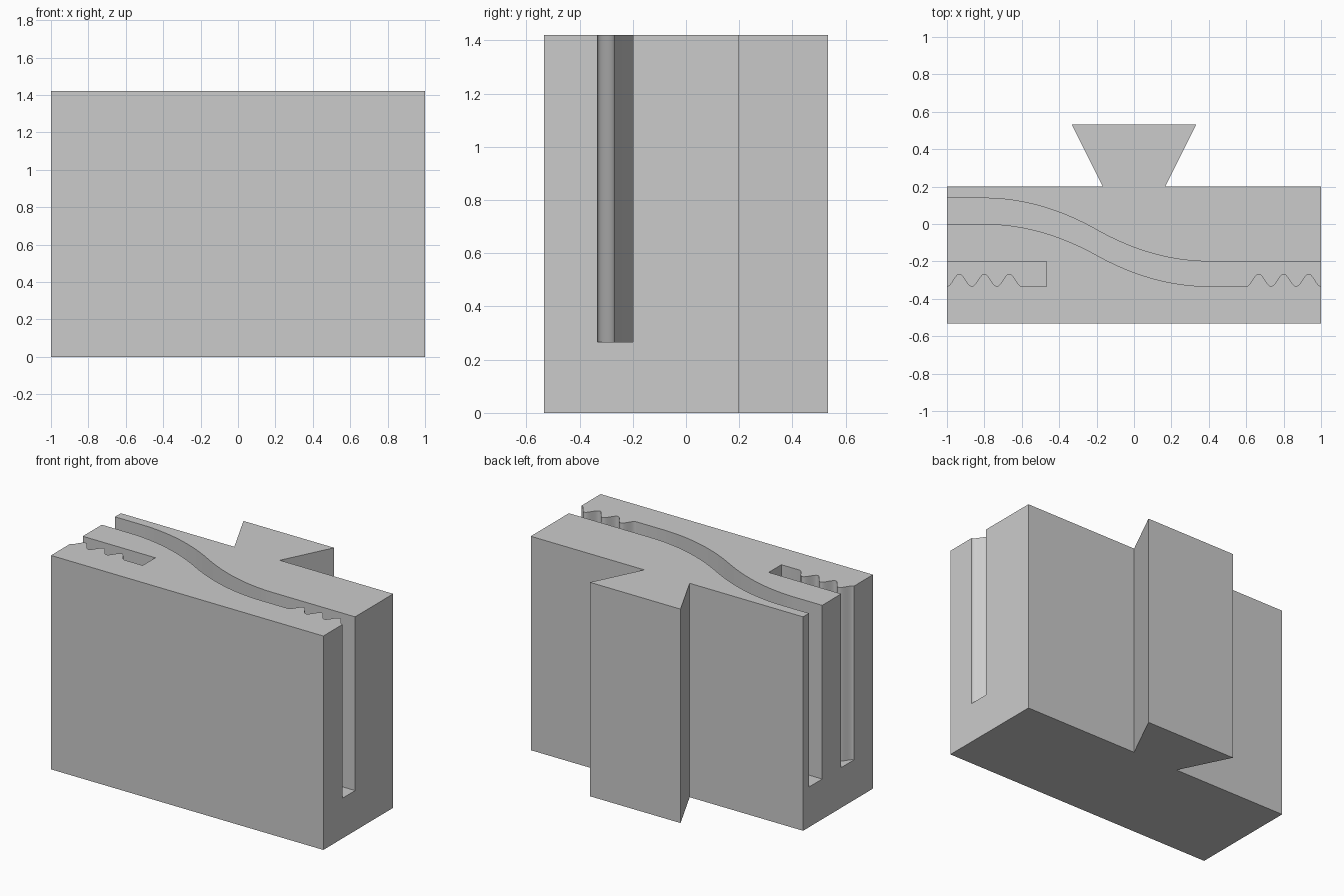
import bpy, bmesh, math

if "Cube" in bpy.data.objects:
    bpy.data.objects.remove(bpy.data.objects["Cube"])

HEIGHT, FLOOR = 1.42, 0.267      # block height, slot floor height
FRONT, BACK = -0.533, 0.2        # block faces
LOW, HIGH = -0.333, -0.2         # walls of the straight slots
PITCH = 0.4 / 3                  # tooth spacing

grey = bpy.data.materials.new("light grey")
grey.diffuse_color = (0.6, 0.6, 0.6, 1)
grey.use_nodes = True
grey.node_tree.nodes["Principled BSDF"].inputs["Base Color"].default_value = grey.diffuse_color


def prism(name, outline, z0, z1):
    """Extrude a counter-clockwise outline from z0 to z1."""
    bm = bmesh.new()
    face = bm.faces.new([bm.verts.new((x, y, z0)) for x, y in outline])
    top = bmesh.ops.extrude_face_region(bm, geom=[face])["geom"]
    verts = [v for v in top if isinstance(v, bmesh.types.BMVert)]
    bmesh.ops.translate(bm, verts=verts, vec=(0, 0, z1 - z0))
    bmesh.ops.recalc_face_normals(bm, faces=bm.faces)
    mesh = bpy.data.meshes.new(name)
    bm.to_mesh(mesh)
    bm.free()
    mesh.materials.append(grey)
    obj = bpy.data.objects.new(name, mesh)
    bpy.context.collection.objects.link(obj)
    return obj


def s_curve(y0, y1, x0=-0.8, x1=0.4, steps=48):
    """Two mirrored parabolas joining two level runs."""
    points = []
    for i in range(steps + 1):
        t = i / steps
        f = 2 * t * t if t < 0.5 else 1 - 2 * (1 - t) ** 2
        points.append((x0 + (x1 - x0) * t, y0 + (y1 - y0) * f))
    return points


def teeth(x0, count=3, steps=24):
    """Wavy wall with rounded teeth, starting and ending in a valley."""
    depth = 0.0667
    return [(x0 + PITCH * i / steps,
             LOW + depth * (1 - math.cos(2 * math.pi * i / steps)) / 2)
            for i in range(count * steps + 1)]


# Block with dovetail rail on the back
block = prism("slotted_block", [
    (-1, FRONT), (1, FRONT), (1, BACK), (0.167, BACK),
    (0.333, 0.533), (-0.333, 0.533), (-0.167, BACK), (-1, BACK)], 0, HEIGHT)

# Through channel: S-bend, then teeth on its front wall at the right end
channel = ([(-1.1, 0)] + s_curve(0, LOW) + teeth(0.6) + [(1.1, LOW), (1.1, HIGH)]
           + s_curve(0.138, HIGH)[::-1] + [(-1.1, 0.138)])

# Toothed blind pocket, open at the left end
pocket = [(-1.1, LOW)] + teeth(-1) + [(-0.467, LOW), (-0.467, HIGH), (-1.1, HIGH)]

bpy.context.view_layer.objects.active = block
for name, outline in (("channel_cutter", channel), ("pocket_cutter", pocket)):
    cutter = prism(name, outline, FLOOR, HEIGHT + 0.1)
    cutter.hide_render = True
    cut = block.modifiers.new(name, 'BOOLEAN')
    cut.operation, cut.solver, cut.object = 'DIFFERENCE', 'EXACT', cutter
    bpy.ops.object.modifier_apply(modifier=cut.name)
    bpy.data.objects.remove(cutter)

# Soft curved walls, crisp corners
block.select_set(True)
bpy.ops.object.shade_smooth_by_angle(angle=math.radians(30))
